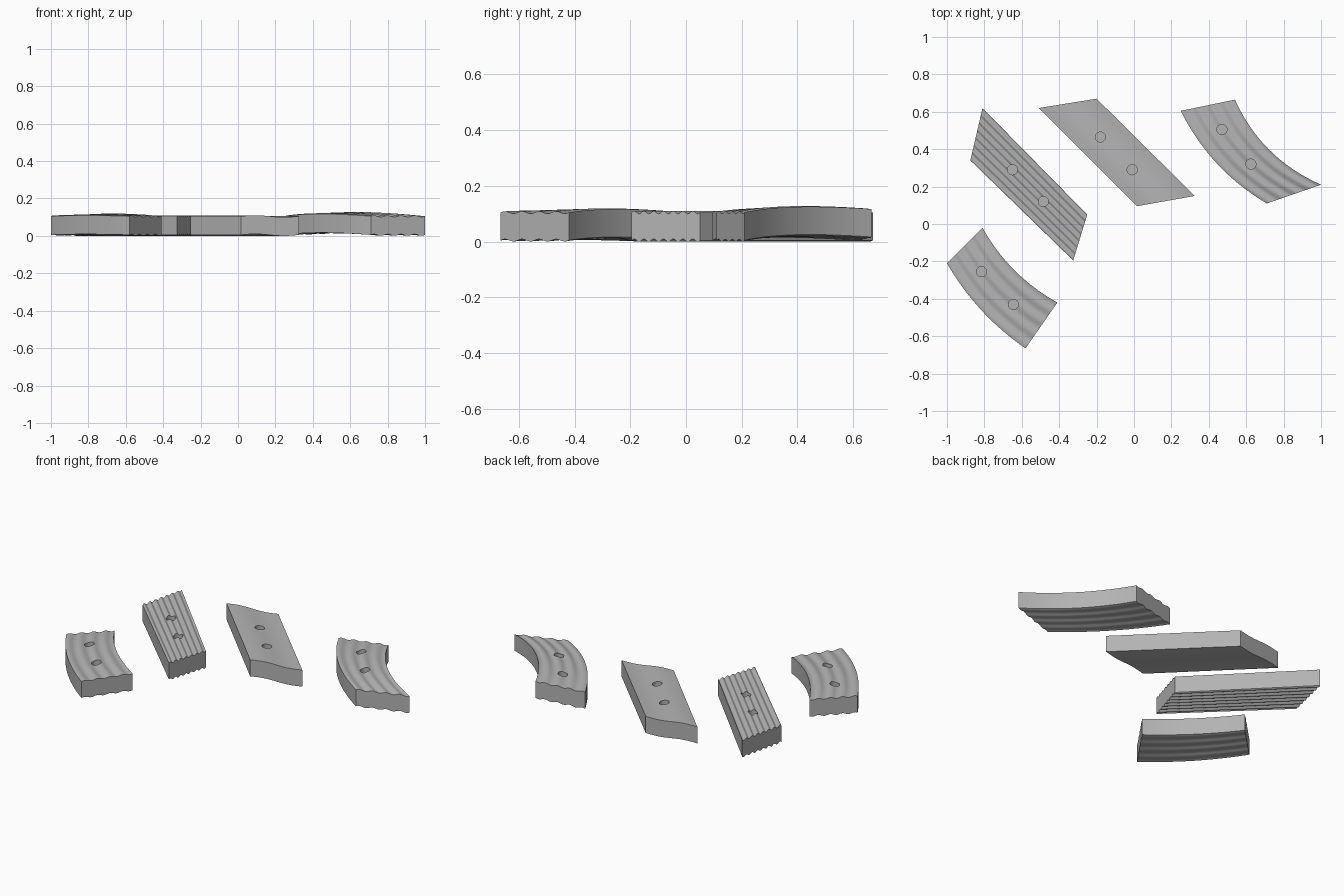
import bpy, bmesh, math
from mathutils import Vector

if "Cube" in bpy.data.objects:
    bpy.data.objects.remove(bpy.data.objects["Cube"])

grey = bpy.data.materials.new("mid_grey")
grey.diffuse_color = (0.45, 0.45, 0.45, 1)
grey.use_nodes = True
grey.node_tree.nodes["Principled BSDF"].inputs["Base Color"].default_value = grey.diffuse_color

THICK = 0.1
HOLE_R = 0.027
HOLE_FLOOR = 0.05


def make_pad(name, outer, inner, bow, waves, amp, lift, holes, tilt=0.0, nu=20):
    """Corrugated slab swept between an outer and an inner long edge."""
    o0, o1 = (Vector(p) for p in outer)
    i0, i1 = (Vector(p) for p in inner)
    nv = max(24, int(waves * 10))
    along = ((o1 - o0) + (i1 - i0)).normalized()
    side = Vector((along.y, -along.x))          # bowing direction, away from inner edge
    if side.dot(o0 - i0) < 0:
        side = -side

    def point(u, v):
        arch = 4 * u * (1 - u)
        p = o0.lerp(o1, u).lerp(i0.lerp(i1, u), v)
        p = p + side * (bow[0] + (bow[1] - bow[0]) * v) * arch
        z = 0.005 + amp * math.sin(2 * math.pi * waves * v)
        z += arch * (lift[0] + (lift[1] - lift[0]) * v) + tilt * v * (1 - u)
        return p.x, p.y, z

    bm = bmesh.new()
    low, top = [], []
    for a in range(nu + 1):
        pts = [point(a / nu, b / nv) for b in range(nv + 1)]
        low.append([bm.verts.new(p) for p in pts])
        top.append([bm.verts.new((p[0], p[1], p[2] + THICK)) for p in pts])
    # top and underside
    for a in range(nu):
        for b in range(nv):
            for g in (low, top):
                bm.faces.new((g[a][b], g[a + 1][b], g[a + 1][b + 1], g[a][b + 1]))
    # long walls and end walls
    for b in (0, nv):
        for a in range(nu):
            bm.faces.new((low[a][b], low[a + 1][b], top[a + 1][b], top[a][b]))
    for a in (0, nu):
        for b in range(nv):
            bm.faces.new((low[a][b], low[a][b + 1], top[a][b + 1], top[a][b]))
    bmesh.ops.recalc_face_normals(bm, faces=bm.faces)
    mesh = bpy.data.meshes.new(name)
    bm.to_mesh(mesh)
    bm.free()
    mesh.materials.append(grey)
    pad = bpy.data.objects.new(name, mesh)
    bpy.context.collection.objects.link(pad)

    # blind round holes
    for x, y in holes:
        bpy.ops.mesh.primitive_cylinder_add(vertices=32, radius=HOLE_R, depth=0.2,
                                            location=(x, y, HOLE_FLOOR + 0.1))
        cutter = bpy.context.object
        cutter.name = "hole_cutter"
        cutter.hide_render = True
        cutter.data.materials.append(grey)
        mod = pad.modifiers.new("hole", 'BOOLEAN')
        mod.operation = 'DIFFERENCE'
        mod.solver = 'EXACT'
        mod.object = cutter
        bpy.ops.object.select_all(action='DESELECT')
        pad.select_set(True)
        bpy.context.view_layer.objects.active = pad
        bpy.ops.object.modifier_apply(modifier=mod.name)
        bpy.data.objects.remove(cutter)
    bpy.ops.object.shade_smooth_by_angle(angle=math.radians(35))
    return pad


# short curved pad
make_pad("short_curved_pad", [(-1.0, -0.21), (-0.58, -0.665)], [(-0.81, -0.02), (-0.41, -0.42)],
         bow=(0.035, 0.04), waves=4, amp=0.004, lift=(0.004, 0.012),
         holes=[(-0.815, -0.255), (-0.645, -0.43)])

# straight pad with fine ridges
make_pad("ridged_pad", [(-0.875, 0.34), (-0.325, -0.195)], [(-0.81, 0.62), (-0.25, 0.05)],
         bow=(0, 0), waves=7, amp=0.005, lift=(0, 0),
         holes=[(-0.65, 0.29), (-0.485, 0.12)], nu=4)

# straight pad with one gentle wave
make_pad("gentle_wave_pad", [(-0.51, 0.62), (0.015, 0.095)], [(-0.2, 0.67), (0.325, 0.15)],
         bow=(0, 0), waves=1, amp=0.005, lift=(0, 0),
         holes=[(-0.18, 0.465), (-0.01, 0.29)], nu=4)

# long curved pad
make_pad("long_curved_pad", [(0.25, 0.605), (0.71, 0.11)], [(0.54, 0.665), (1.0, 0.21)],
         bow=(0.05, 0.062), waves=4, amp=0.004, lift=(0.012, 0.014),
         holes=[(0.47, 0.505), (0.625, 0.32)], tilt=0.012)
